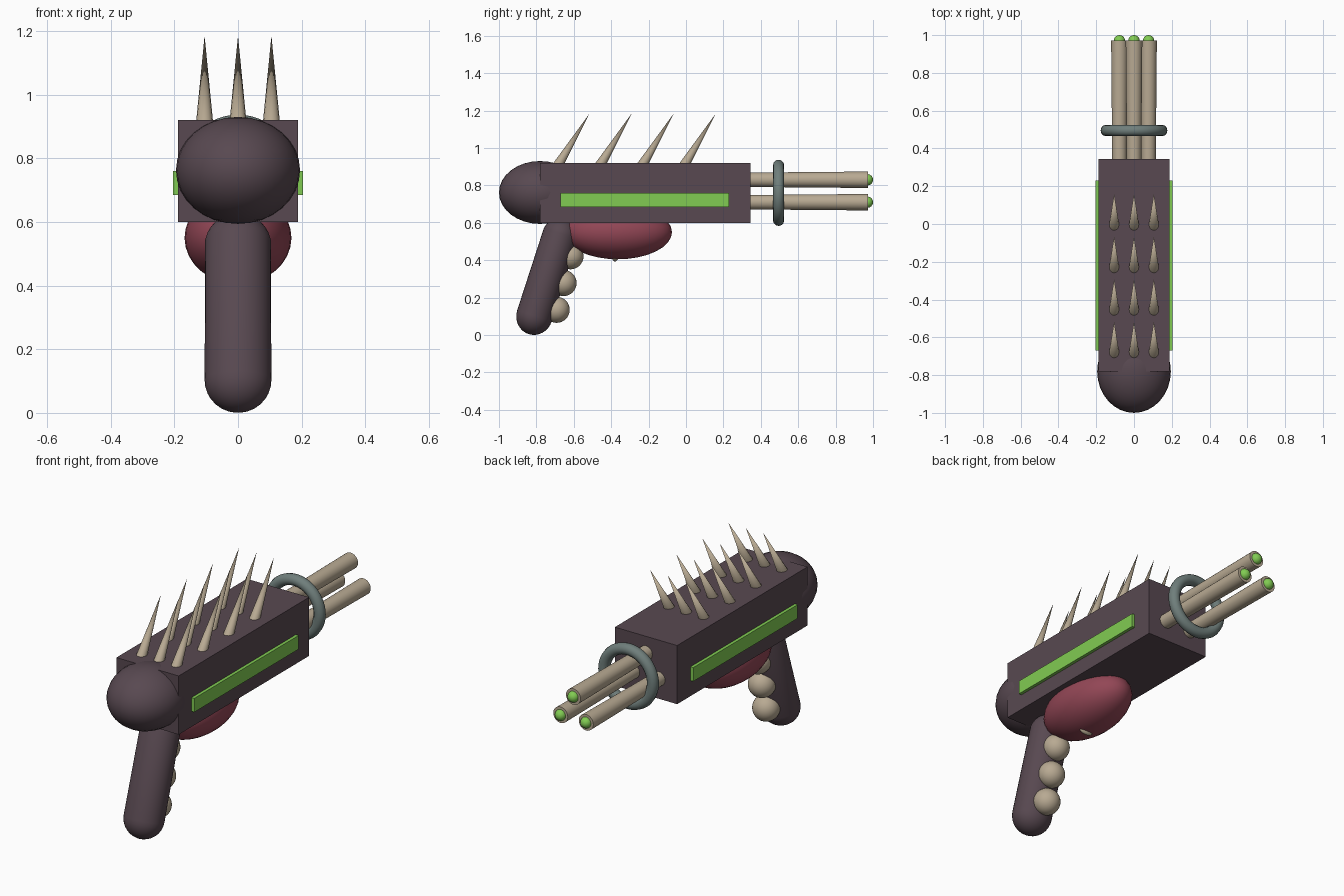
import bpy, math
from mathutils import Vector

cube = bpy.data.objects.get("Cube")
if cube:
    bpy.data.objects.remove(cube, do_unlink=True)


def material(name, rgb):
    m = bpy.data.materials.new(name)
    m.use_nodes = True
    m.diffuse_color = (*rgb, 1)
    m.node_tree.nodes["Principled BSDF"].inputs["Base Color"].default_value = (*rgb, 1)
    return m


SHELL = material("dark purple shell", (0.098, 0.066, 0.082))
GLOW = material("glowing green", (0.22, 0.6, 0.085))
FLESH = material("red flesh", (0.29, 0.062, 0.092))
BONE = material("bone", (0.48, 0.40, 0.29))
METAL = material("grey metal", (0.16, 0.21, 0.20))


def finish(name, mat, smooth=True):
    ob = bpy.context.object
    ob.name = name
    ob.data.materials.append(mat)
    if smooth:
        bpy.ops.object.shade_smooth_by_angle(angle=math.radians(40))
    return ob


def box(name, low, high, mat):
    low, high = Vector(low), Vector(high)
    bpy.ops.mesh.primitive_cube_add(size=1, location=(low + high) / 2)
    bpy.context.object.scale = high - low
    return finish(name, mat, False)


def ball(name, centre, radii, mat):
    bpy.ops.mesh.primitive_uv_sphere_add(segments=32, ring_count=16, radius=1, location=centre)
    bpy.context.object.scale = radii
    return finish(name, mat)


def cone(name, start, end, r1, r2, mat, sides=16):
    start, end = Vector(start), Vector(end)
    axis = end - start
    bpy.ops.mesh.primitive_cone_add(vertices=sides, radius1=r1, radius2=r2,
                                    depth=axis.length, location=(start + end) / 2)
    bpy.context.object.rotation_euler = axis.to_track_quat('Z', 'Y').to_euler()
    return finish(name, mat)


# Main housing with rounded rear
box("body", (-0.188, -0.78, 0.60), (0.188, 0.345, 0.92), SHELL)
ball("rear_dome", (0, -0.78, 0.762), (0.195, 0.22, 0.168), SHELL)

# Glowing side strips
for side, sx in (("left", 1), ("right", -1)):
    box(side + "_glow_strip", (sx * 0.195 - 0.01, -0.67, 0.685),
        (sx * 0.195 + 0.01, 0.23, 0.76), GLOW)

# Grip: a leaning capsule made by stretching a sphere between its two halves
bpy.ops.mesh.primitive_uv_sphere_add(segments=32, ring_count=16, radius=1)
grip = bpy.context.object
bottom, top = Vector((0, -0.81, 0.103)), Vector((0, -0.675, 0.525))
axis = top - bottom
for v in grip.data.vertices:
    lift = axis.length / 2 if v.co.z > 0.001 else -axis.length / 2
    v.co = (v.co.x * 0.105, v.co.y * 0.097, v.co.z * 0.103 + lift)
grip.location = (bottom + top) / 2
grip.rotation_euler = (-math.atan2(axis.y, axis.z), 0, 0)
finish("grip", SHELL)

# Finger knobs along the front of the grip
for i in range(3):
    ball(f"finger_knob_{i + 1}", (0, -0.692 + 0.037 * i, 0.135 + 0.143 * i),
         (0.07, 0.07, 0.07), BONE)

# Fleshy sac with a small bony nub
ball("belly_sac", (0, -0.365, 0.55), (0.168, 0.29, 0.145), FLESH)
ball("belly_nub", (0, -0.38, 0.413), (0.04, 0.015, 0.02), BONE)

# Three barrels in a triangle, each with a glowing tip
for name, x, z in (("top", 0, 0.83), ("left", 0.077, 0.71), ("right", -0.077, 0.71)):
    cone(name + "_barrel", (x, 0.3, z), (x, 0.972, z), 0.038, 0.044, BONE, 24)
    ball(name + "_barrel_tip", (x, 0.97, z), (0.03, 0.03, 0.03), GLOW)

# Ring around the barrels
bpy.ops.mesh.primitive_torus_add(major_radius=0.147, minor_radius=0.03, major_segments=48,
                                 minor_segments=12, location=(0, 0.495, 0.76),
                                 rotation=(math.pi / 2, 0, 0))
finish("barrel_ring", METAL)

# Rows of forward-leaning spikes
for row in range(4):
    for col in (-1, 0, 1):
        y = -0.515 + 0.225 * row
        cone(f"spike_{row + 1}_{col + 2}", (col * 0.105, y - 0.18, 0.89),
             (col * 0.105, y, 1.185), 0.029, 0, BONE, 12)
